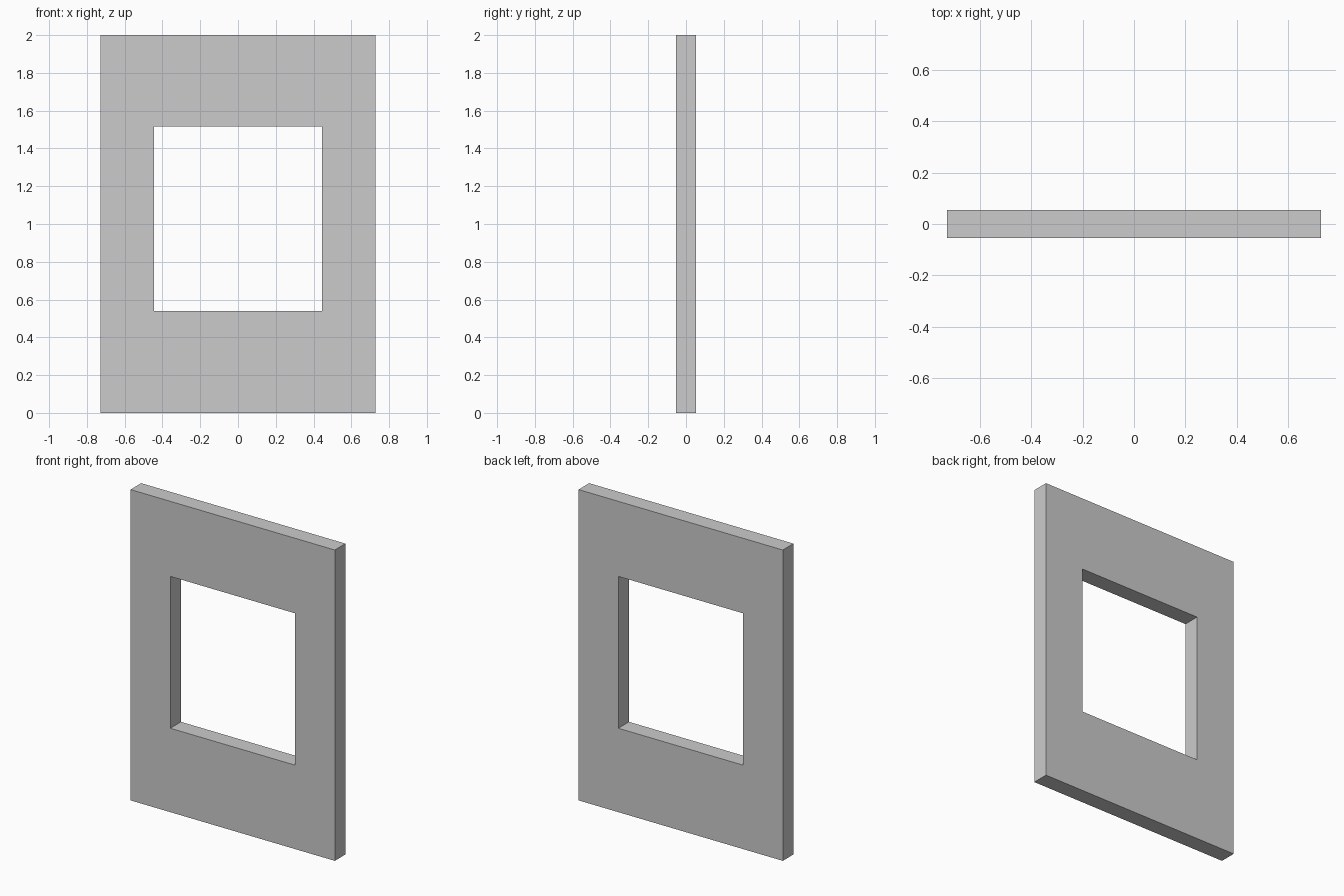
import bpy, bmesh

if "Cube" in bpy.data.objects:
    bpy.data.objects.remove(bpy.data.objects["Cube"])

HALF_W, HEIGHT, DEPTH = 0.727, 2.0, 0.108
HOLE_HALF_W, HOLE_BOTTOM, HOLE_TOP = 0.444, 0.54, 1.517


def rectangle(bm, half_w, z0, z1, y):
    return [bm.verts.new((x, y, z)) for x, z in
            ((-half_w, z0), (half_w, z0), (half_w, z1), (-half_w, z1))]


# Wall panel: a rectangular ring on the front plane, extruded to the back
bm = bmesh.new()
outer = rectangle(bm, HALF_W, 0, HEIGHT, -DEPTH / 2)
inner = rectangle(bm, HOLE_HALF_W, HOLE_BOTTOM, HOLE_TOP, -DEPTH / 2)
ring = []
for i in range(4):
    j = (i + 1) % 4
    ring.append(bm.faces.new((outer[i], outer[j], inner[j], inner[i])))
back = bmesh.ops.extrude_face_region(bm, geom=ring, use_keep_orig=True)["geom"]
bmesh.ops.translate(bm, vec=(0, DEPTH, 0),
                    verts=[g for g in back if isinstance(g, bmesh.types.BMVert)])
bmesh.ops.recalc_face_normals(bm, faces=bm.faces)

mesh = bpy.data.meshes.new("window_wall_panel")
bm.to_mesh(mesh)
bm.free()
panel = bpy.data.objects.new("window_wall_panel", mesh)
bpy.context.collection.objects.link(panel)
